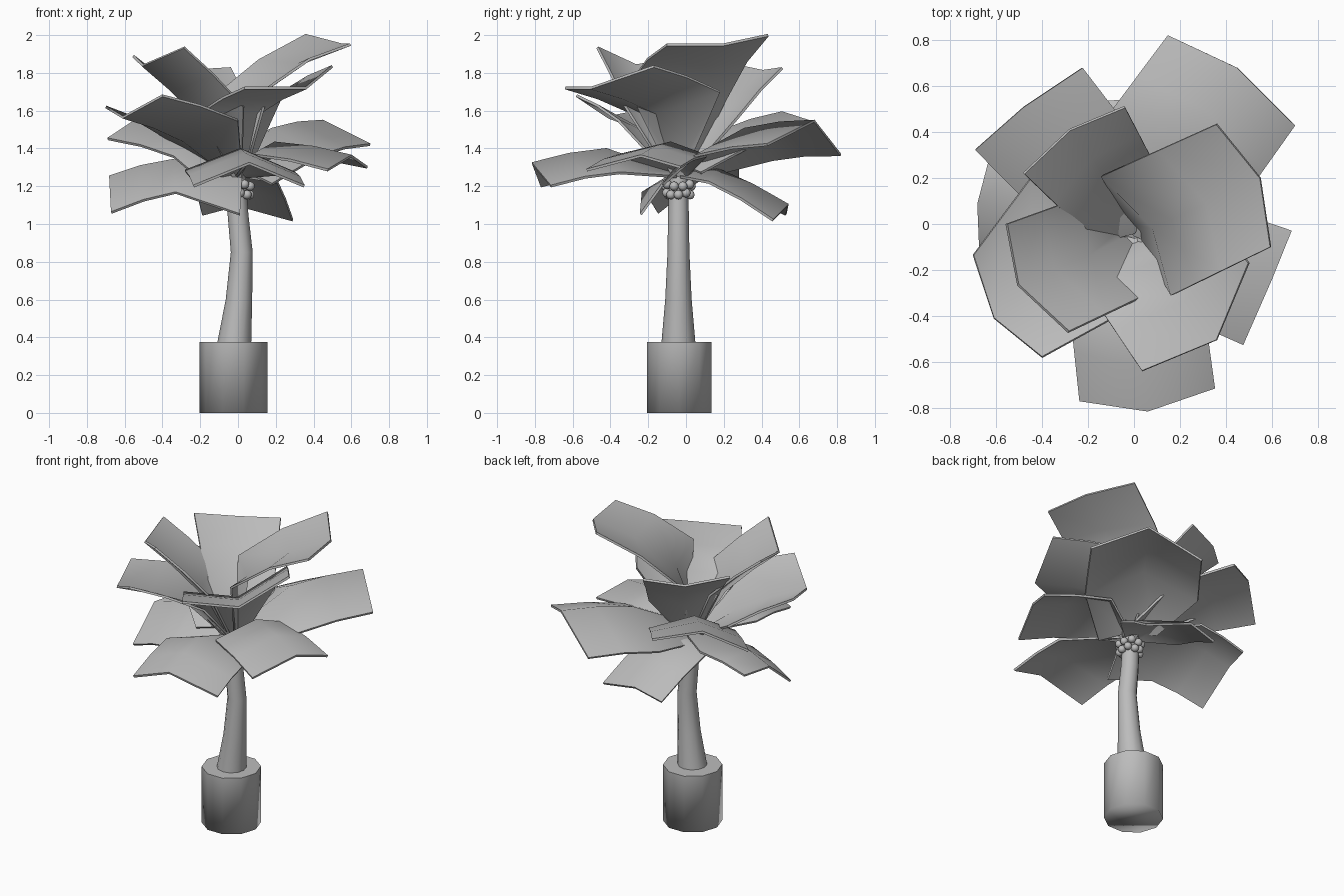
import bpy, bmesh, math
from mathutils import Vector as V

if "Cube" in bpy.data.objects:
    bpy.data.objects.remove(bpy.data.objects["Cube"])

grey = bpy.data.materials.new("plain_grey")
grey.diffuse_color = (0.5, 0.5, 0.5, 1)
grey.use_nodes = True
grey.node_tree.nodes["Principled BSDF"].inputs["Base Color"].default_value = grey.diffuse_color


def finish(name, bm, angle, thickness=0):
    bmesh.ops.recalc_face_normals(bm, faces=bm.faces)
    me = bpy.data.meshes.new(name)
    bm.to_mesh(me)
    bm.free()
    me.materials.append(grey)
    ob = bpy.data.objects.new(name, me)
    bpy.context.collection.objects.link(ob)
    bpy.ops.object.select_all(action='DESELECT')
    ob.select_set(True)
    bpy.context.view_layer.objects.active = ob
    if thickness:
        mod = ob.modifiers.new("thickness", 'SOLIDIFY')
        mod.thickness = thickness
        mod.offset = 0
        bpy.ops.object.modifier_apply(modifier=mod.name)
    bpy.ops.object.shade_smooth_by_angle(angle=math.radians(angle))
    return ob


def tube(name, rings, sides, angle):
    """Stack of round rings (x, y, z, radius), capped at both ends."""
    bm = bmesh.new()
    rows = []
    for x, y, z, r in rings:
        rows.append([bm.verts.new((x + r * math.cos(2 * math.pi * i / sides),
                                   y + r * math.sin(2 * math.pi * i / sides), z))
                     for i in range(sides)])
    for a, b in zip(rows, rows[1:]):
        for i in range(sides):
            j = (i + 1) % sides
            bm.faces.new((a[i], a[j], b[j], b[i]))
    bm.faces.new(rows[0])
    bm.faces.new(rows[-1])
    return finish(name, bm, angle)


CROWN = V((0.0, -0.04, 1.25))


def leaf(name, tip_l, tip_m, tip_r, in_l, in_r, base=None, arch=0.012):
    """Folded leaf: pointed tip row, wide shoulder row, then a taper to the crown."""
    tip = [V(tip_l), V(tip_m), V(tip_r)]
    fold = tip[1] - (tip[0] + tip[2]) / 2
    in_l, in_r = V(in_l), V(in_r)
    inner = [in_l, (in_l + in_r) / 2 + fold, in_r]
    half = (in_r - in_l).normalized() * 0.05
    out = tip[1] - CROWN
    out.z = 0
    root = CROWN + out.normalized() * 0.01
    base = [V(p) for p in base] if base else [root - half, root + fold * 0.2, root + half]
    middle = [(a + b) / 2 + V((0, 0, arch)) for a, b in zip(tip, inner)]
    bm = bmesh.new()
    rows = [[bm.verts.new(p) for p in row] for row in (base, inner, middle, tip)]
    for a, b in zip(rows, rows[1:]):
        for i in range(2):
            bm.faces.new((a[i], a[i + 1], b[i + 1], b[i]))
    finish(name, bm, 60, 0.014)


# Pot (soft lower rim, crisp top rim) and bent trunk
pot = tube("pot", [(-0.025, -0.035, 0, 0.18), (-0.025, -0.035, 0.375, 0.18)], 10, 100)
for e in pot.data.edges:
    if all(pot.data.vertices[v].co.z > 0.3 for v in e.vertices):
        e.use_edge_sharp = True
tube("trunk", [(-0.02, -0.04, 0.37, 0.09), (0.005, -0.04, 0.60, 0.07),
               (0.02, -0.04, 0.85, 0.058), (0.0, -0.04, 1.05, 0.055),
               (-0.01, -0.04, 1.26, 0.05)], 12, 40)

# Two rows of small round fruit under the leaves
bm = bmesh.new()
for z, r, n, turn in ((1.155, 0.062, 9, 0), (1.2, 0.068, 9, 0.35)):
    for i in range(n):
        a = 2 * math.pi * i / n + turn
        made = bmesh.ops.create_icosphere(bm, subdivisions=2, radius=0.025)
        pos = V((r * math.cos(a), -0.04 + r * math.sin(a), z + 0.01 * (i % 2)))
        bmesh.ops.translate(bm, verts=made["verts"], vec=pos)
finish("fruit_cluster", bm, 60)

# Upper leaves, rising
leaf("leaf_top_right", (0.36, 0.435, 2.0), (0.55, 0.20, 1.95), (0.595, -0.10, 1.95),
     (-0.14, 0.21, 1.66), (0.165, -0.31, 1.725), arch=0.035)
leaf("leaf_top_left", (-0.555, 0, 1.89), (-0.505, -0.265, 1.84), (-0.285, -0.47, 1.935),
     (-0.25, 0.11, 1.62), (0.03, -0.32, 1.62))
leaf("leaf_top_back", (-0.48, 0.22, 1.85), (-0.28, 0.41, 1.81), (-0.04, 0.51, 1.825),
     (-0.22, -0.03, 1.57), (0.08, 0.28, 1.57))
leaf("leaf_top_front", (0.035, -0.64, 1.72), (0.36, -0.505, 1.72), (0.50, -0.17, 1.835),
     (-0.20, -0.29, 1.59), (0.24, 0.18, 1.70))
leaf("leaf_front_left", (-0.70, -0.135, 1.62), (-0.61, -0.41, 1.565), (-0.40, -0.58, 1.68),
     (-0.45, 0.2, 1.50), (0.0, -0.36, 1.55))

# Middle leaves, nearly level
leaf("leaf_back_right", (0.15, 0.82, 1.365), (0.45, 0.68, 1.545), (0.70, 0.43, 1.42),
     (-0.12, 0.46, 1.34), (0.43, 0.05, 1.36),
     base=((-0.10, 0.10, 1.25), (0.0, -0.05, 1.30), (0.18, -0.12, 1.21)))
leaf("leaf_back_left", (-0.225, 0.68, 1.535), (-0.48, 0.51, 1.59), (-0.69, 0.325, 1.45),
     (0.02, 0.36, 1.42), (-0.34, -0.03, 1.355),
     base=((0.08, 0.08, 1.27), (0.0, -0.04, 1.32), (-0.24, -0.10, 1.27)))
leaf("leaf_right", (0.475, -0.525, 1.285), (0.60, -0.24, 1.36), (0.685, -0.03, 1.30),
     (0.08, -0.35, 1.365), (0.27, 0.11, 1.36))

# Lower leaves, drooping
leaf("leaf_front", (-0.235, -0.77, 1.2), (0.06, -0.815, 1.32), (0.35, -0.715, 1.2),
     (-0.28, -0.35, 1.28), (0.30, -0.35, 1.27))
leaf("leaf_left", (-0.63, 0.28, 1.25), (-0.68, 0.09, 1.25), (-0.67, -0.15, 1.06),
     (-0.30, 0.28, 1.32), (-0.33, -0.23, 1.165),
     base=((0.02, 0.0, 1.27), (0.02, -0.11, 1.23), (0.01, -0.24, 1.05)))
leaf("leaf_back", (-0.19, 0.53, 1.05), (0.0, 0.54, 1.10), (0.29, 0.46, 1.02),
     (-0.24, 0.12, 1.23), (0.21, 0.12, 1.22))
